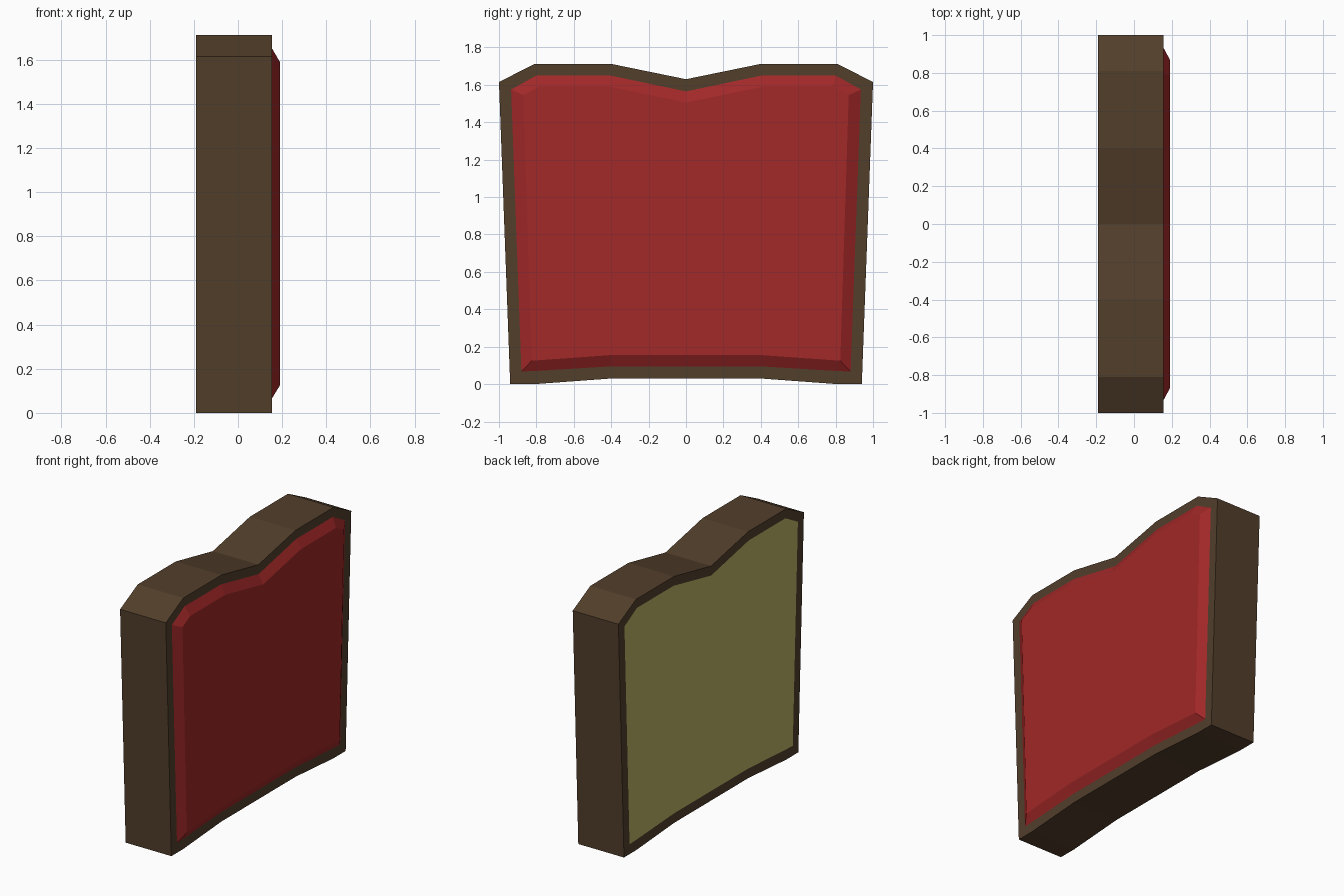
import bpy
import bmesh

if "Cube" in bpy.data.objects:
    bpy.data.objects.remove(bpy.data.objects["Cube"])


def material(name, rgb):
    m = bpy.data.materials.new(name)
    m.diffuse_color = (*rgb, 1)
    m.use_nodes = True
    m.node_tree.nodes["Principled BSDF"].inputs["Base Color"].default_value = m.diffuse_color
    return m


crust_brown = material("crust brown", (0.085, 0.049, 0.024))
jam_red = material("jam red", (0.36, 0.021, 0.021))
crumb_cream = material("crumb cream", (0.50, 0.46, 0.13))

# Half outlines (y, z), from the top notch down to the base
OUTER = [(0, 1.63), (0.40, 1.712), (0.81, 1.712), (1.0, 1.615),
         (0.94, 0), (0.81, 0), (0.40, 0.03)]
INNER = [(0, 1.565), (0.405, 1.65), (0.80, 1.65), (0.935, 1.575),
         (0.88, 0.067), (0.81, 0.07), (0.40, 0.095)]
RAISED = [(0, 1.505), (0.41, 1.59), (0.785, 1.59), (0.87, 1.545),
          (0.825, 0.125), (0.81, 0.126), (0.40, 0.155)]


def ring(half, x):
    """Mirror a half outline into a closed loop at depth x."""
    full = half + [(-y, z) for y, z in reversed(half[1:])]
    return [(x, y, z) for y, z in full]


def loft(name, rings, mat, cap_back=False, cap_front=False):
    bm = bmesh.new()
    loops = [[bm.verts.new(p) for p in r] for r in rings]
    n = len(loops[0])
    for a, b in zip(loops, loops[1:]):
        for i in range(n):
            j = (i + 1) % n
            bm.faces.new((a[i], b[i], b[j], a[j]))
    if cap_back:
        bm.faces.new(loops[0])
    if cap_front:
        bm.faces.new(loops[-1][::-1])
    bmesh.ops.triangulate(bm, faces=[f for f in bm.faces if len(f.verts) > 4])
    me = bpy.data.meshes.new(name)
    bm.to_mesh(me)
    bm.free()
    me.materials.append(mat)
    ob = bpy.data.objects.new(name, me)
    bpy.context.collection.objects.link(ob)
    return ob


BACK, FRONT, TOP = -0.19, 0.155, 0.19

# Crust: outer wall plus the flat rims on both sides
loft("crust", [ring(INNER, BACK), ring(OUTER, BACK),
               ring(OUTER, FRONT), ring(INNER, FRONT)], crust_brown)
# Jam: bevelled slab on the +x side
loft("jam_layer", [ring(INNER, FRONT), ring(RAISED, TOP)], jam_red, cap_front=True)
# Crumb: flush face on the -x side
loft("crumb_face", [ring(INNER, BACK)], crumb_cream, cap_back=True)
